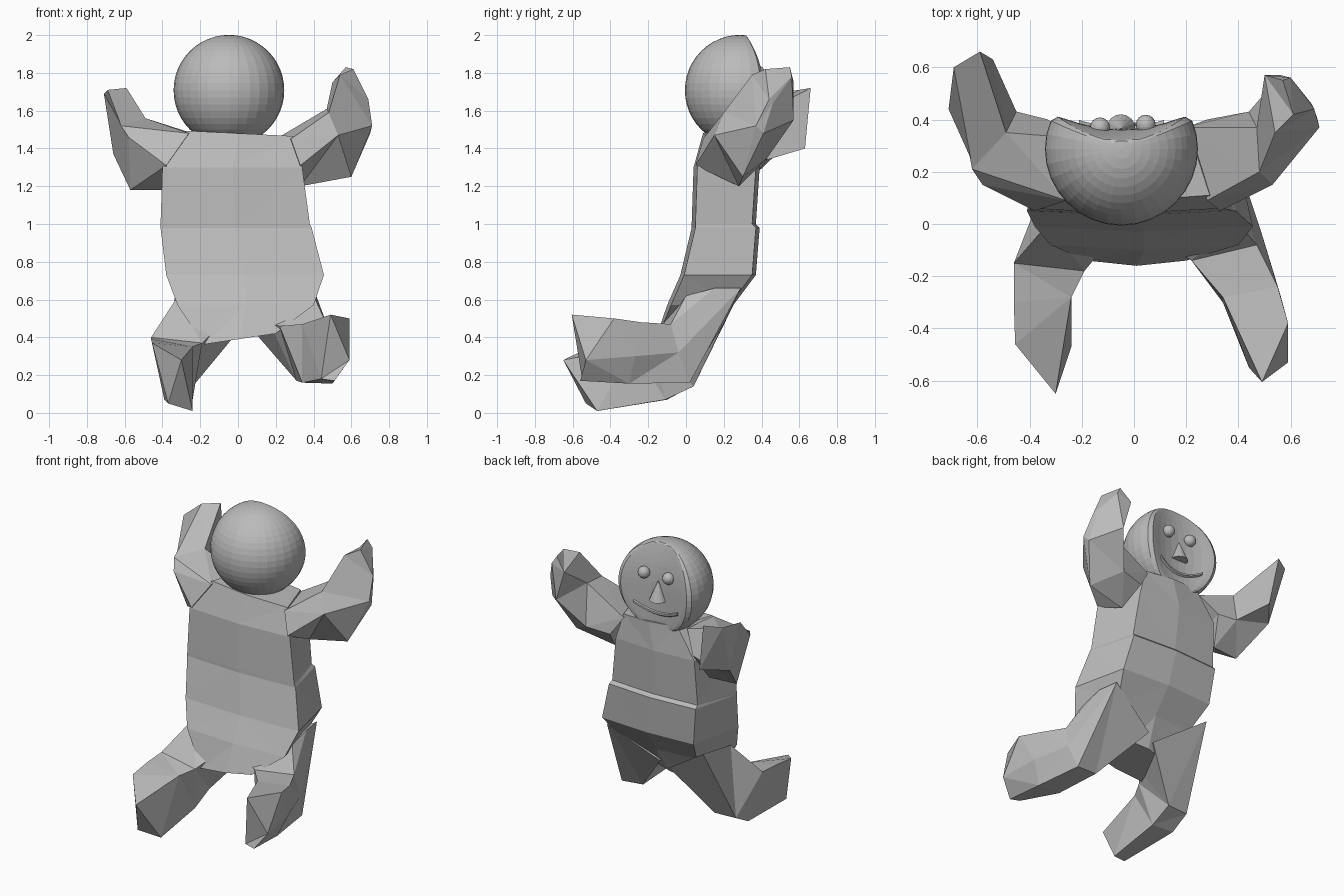
import bpy
import bmesh
from math import sqrt
from mathutils import Vector

cube = bpy.data.objects.get("Cube")
if cube:
    bpy.data.objects.remove(cube, do_unlink=True)

# One plain grey for the whole figure
grey = bpy.data.materials.new("plain_grey")
grey.use_nodes = True
colour = (0.5, 0.5, 0.5, 1)
grey.diffuse_color = colour
grey.node_tree.nodes["Principled BSDF"].inputs["Base Color"].default_value = colour


def finish(name, bm):
    """Turn a bmesh into a flat-shaded grey object."""
    bmesh.ops.recalc_face_normals(bm, faces=bm.faces)
    mesh = bpy.data.meshes.new(name)
    bm.to_mesh(mesh)
    bm.free()
    mesh.materials.append(grey)
    obj = bpy.data.objects.new(name, mesh)
    bpy.context.scene.collection.objects.link(obj)
    return obj


def loft(name, rings):
    """Join rings of equal length into a closed faceted form."""
    bm = bmesh.new()
    loops = [[bm.verts.new(point) for point in ring] for ring in rings]
    count = len(loops[0])
    for lower, upper in zip(loops, loops[1:]):
        for i in range(count):
            j = (i + 1) % count
            bm.faces.new((lower[i], lower[j], upper[j], upper[i]))
    bm.faces.new(loops[0])
    bm.faces.new(loops[-1])
    bmesh.ops.recalc_face_normals(bm, faces=bm.faces)
    bmesh.ops.triangulate(bm, faces=bm.faces)
    return finish(name, bm)


def torso_ring(left, right, front, back, z, tilt):
    """Section with a wide flat front, sloping sides and a narrower back."""
    middle = (left + right) / 2
    inset = 0.08
    outline = [(left, front + 0.02), (middle, front), (right, front + 0.02),
               (right - inset, back - 0.02), (middle, back), (left + inset, back - 0.02)]
    return [(x, y, z + tilt * x) for x, y in outline]


# Torso, with a small ledge at the waist
loft("torso", [torso_ring(*section) for section in (
    (-0.18, 0.2, -0.16, 0.15, 0.39, 0.15),
    (-0.32, 0.4, -0.1, 0.25, 0.57, 0),
    (-0.38, 0.455, -0.03, 0.37, 0.73, 0),
    (-0.41, 0.39, 0.03, 0.39, 0.98, 0),
    (-0.41, 0.38, 0.03, 0.37, 1.0, 0),
    (-0.4, 0.34, 0.04, 0.39, 1.3, 0),
    (-0.27, 0.29, 0.09, 0.38, 1.48, -0.05))])

# Arms: each ring runs front, front top, back top, back, bottom
loft("left_arm", [
    [(0.33, 0.05, 1.31), (0.28, 0.09, 1.45), (0.2, 0.37, 1.45), (0.28, 0.4, 1.33), (0.33, 0.28, 1.2)],
    [(0.53, 0.15, 1.47), (0.48, 0.2, 1.59), (0.47, 0.37, 1.61), (0.44, 0.43, 1.35), (0.6, 0.3, 1.25)],
    [(0.71, 0.37, 1.52), (0.54, 0.35, 1.79), (0.5, 0.57, 1.75), (0.56, 0.57, 1.55), (0.7, 0.41, 1.48)],
    [(0.69, 0.44, 1.66), (0.61, 0.42, 1.82), (0.57, 0.55, 1.83), (0.6, 0.56, 1.78), (0.68, 0.46, 1.64)]])
loft("right_arm", [
    [(-0.38, 0.05, 1.31), (-0.26, 0.09, 1.48), (-0.24, 0.33, 1.48), (-0.33, 0.4, 1.35), (-0.38, 0.3, 1.18)],
    [(-0.58, 0.15, 1.46), (-0.62, 0.21, 1.52), (-0.49, 0.35, 1.56), (-0.45, 0.43, 1.34), (-0.57, 0.28, 1.18)],
    [(-0.71, 0.44, 1.69), (-0.69, 0.6, 1.71), (-0.59, 0.66, 1.72), (-0.54, 0.63, 1.4), (-0.66, 0.48, 1.37)]])

# Legs: each ring runs outer top, outer side, outer bottom, inner bottom, inner top
loft("left_leg", [
    [(0.4, 0.0, 0.62), (0.4, 0.15, 0.66), (0.38, 0.29, 0.66), (0.05, 0.2, 0.47), (0.17, -0.11, 0.47)],
    [(0.47, -0.08, 0.47), (0.49, -0.04, 0.32), (0.46, 0.02, 0.16), (0.31, 0.01, 0.17), (0.22, -0.14, 0.46)],
    [(0.55, -0.24, 0.48), (0.56, -0.27, 0.3), (0.5, -0.3, 0.155), (0.34, -0.3, 0.16), (0.34, -0.28, 0.47)],
    [(0.59, -0.38, 0.5), (0.59, -0.53, 0.28), (0.51, -0.56, 0.17), (0.44, -0.55, 0.18), (0.49, -0.605, 0.52)]])
loft("right_leg", [
    [(-0.33, 0.0, 0.6), (-0.33, 0.29, 0.65), (0.0, 0.18, 0.43), (-0.14, -0.12, 0.42)],
    [(-0.46, -0.15, 0.4), (-0.39, 0.03, 0.14), (-0.24, 0.04, 0.14), (-0.19, -0.18, 0.37)],
    [(-0.46, -0.3, 0.39), (-0.39, -0.1, 0.07), (-0.24, -0.11, 0.07), (-0.24, -0.28, 0.35)],
    [(-0.455, -0.46, 0.37), (-0.37, -0.53, 0.05), (-0.24, -0.47, 0.01), (-0.3, -0.65, 0.28)]])

# Head: a sphere whose face side is softly pressed into a shallow dish
centre = Vector((-0.048, 0.287, 1.708))
radius = 0.293


def pressed(x, y, z):
    """Blend the sphere's depth into the dish, leaving a rounded rim."""
    dish = 0.075 + 0.9 * x * x - 0.5 * max(z, 0) ** 2
    return y * dish / (y ** 6 + dish ** 6) ** (1 / 6)


bm = bmesh.new()
bmesh.ops.create_uvsphere(bm, u_segments=32, v_segments=24, radius=radius)
for vert in bm.verts:
    if vert.co.y > 0:
        vert.co.y = pressed(*vert.co)
bmesh.ops.translate(bm, verts=bm.verts, vec=centre)
finish("head", bm)

# Mouth: a thin smiling lip laid on the face
lip = []
for step in range(-6, 7):
    x = step * 0.027
    z = 1.8 * x * x - 0.16
    y = pressed(x, sqrt(radius ** 2 - x * x - z * z), z)
    lip.append([(centre.x + x, centre.y + y + dy, centre.z + z + dz)
                for dy, dz in ((-0.02, 0.012), (0.012, 0.004), (0.012, -0.008), (-0.02, -0.03))])
loft("mouth", lip)

# Eyes
for name, x, y in (("left_eye", 0.045, 0.38), ("right_eye", -0.13, 0.37)):
    bm = bmesh.new()
    bmesh.ops.create_uvsphere(bm, u_segments=16, v_segments=12, radius=0.038)
    bmesh.ops.translate(bm, verts=bm.verts, vec=(x, y, 1.8))
    finish(name, bm)

# Nose: an upright cone on the face
bm = bmesh.new()
bmesh.ops.create_cone(bm, cap_ends=True, segments=16, radius1=0.055, radius2=0, depth=0.13)
bmesh.ops.translate(bm, verts=bm.verts, vec=(-0.05, 0.365, 1.7))
finish("nose", bm)
